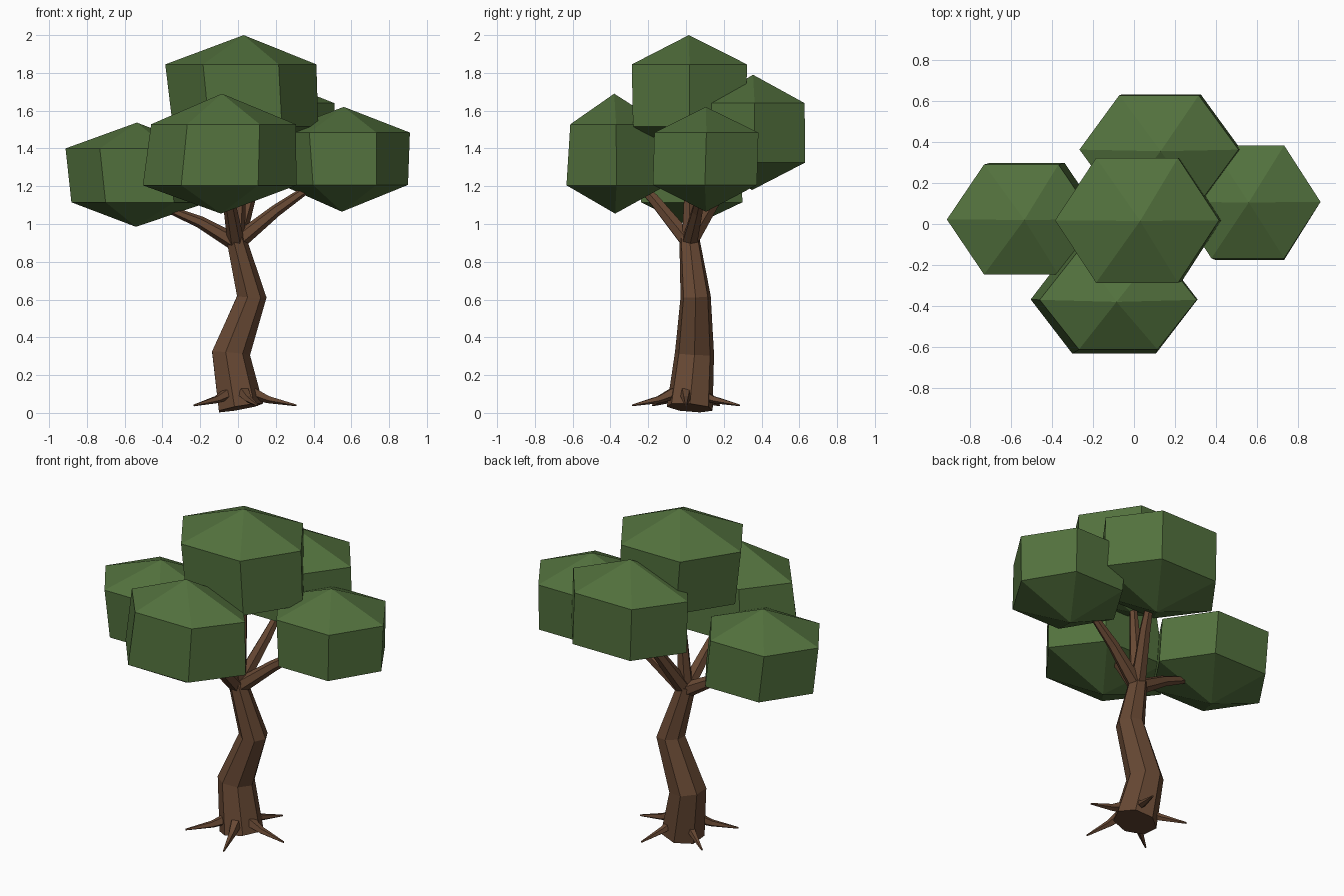
import bpy, bmesh, math
from mathutils import Vector

if "Cube" in bpy.data.objects:
    bpy.data.objects.remove(bpy.data.objects["Cube"])


def material(name, color):
    m = bpy.data.materials.new(name)
    m.diffuse_color = (*color, 1)
    m.use_nodes = True
    m.node_tree.nodes["Principled BSDF"].inputs["Base Color"].default_value = m.diffuse_color
    return m


BARK = material("bark brown", (0.138, 0.066, 0.034))
LEAF = material("leaf green", (0.085, 0.165, 0.047))


def make(name, rings, mat, top=None, bottom=None):
    """Skin a stack of rings; close the ends with a point or a flat cap."""
    bm = bmesh.new()
    loops = [[bm.verts.new(p) for p in r] for r in rings]
    n = len(loops[0])
    for a, b in zip(loops, loops[1:]):
        for i in range(n):
            j = (i + 1) % n
            bm.faces.new((a[i], a[j], b[j], b[i]))
    for loop, tip in ((loops[0], bottom), (loops[-1], top)):
        if tip is None:
            bm.faces.new(loop)
        else:
            v = bm.verts.new(tip)
            for i in range(n):
                bm.faces.new((loop[i], loop[(i + 1) % n], v))
    bmesh.ops.recalc_face_normals(bm, faces=bm.faces)
    me = bpy.data.meshes.new(name)
    bm.to_mesh(me)
    bm.free()
    me.materials.append(mat)
    ob = bpy.data.objects.new(name, me)
    bpy.context.collection.objects.link(ob)
    return ob


def tube(name, points, radii, sides):
    """Tapered limb following a bent path."""
    pts = [Vector(p) for p in points]
    rings = []
    for k, (p, r) in enumerate(zip(pts, radii)):
        d = Vector()
        if k > 0:
            d += (p - pts[k - 1]).normalized()
        if k < len(pts) - 1:
            d += (pts[k + 1] - p).normalized()
        q = Vector((0, 0, 1)).rotation_difference(d.normalized())
        rings.append([p + q @ Vector((r * math.cos(t), r * math.sin(t), 0))
                      for t in (math.tau * i / sides for i in range(sides))])
    return make(name, rings, BARK)


def clump(name, apex, upper, lower, bottom):
    """Six-sided leaf clump; upper and lower are (x, y, z, rx, ry)."""
    rings = [[(x + rx * math.cos(math.tau * i / 6),
               y + ry * math.sin(math.tau * i / 6), z) for i in range(6)]
             for x, y, z, rx, ry in (lower, upper)]
    make(name, rings, LEAF, top=apex, bottom=bottom)


# Leaf clumps
clump("top_leaves", (0.03, 0.015, 2.0), (0.015, 0.018, 1.845, 0.40, 0.352),
      (0.04, 0.018, 1.515, 0.385, 0.345), (0.03, 0.018, 1.36))
clump("left_leaves", (-0.535, 0.02, 1.537), (-0.55, 0.022, 1.40, 0.363, 0.31),
      (-0.52, 0.03, 1.115, 0.362, 0.31), (-0.54, 0.025, 0.985))
clump("front_leaves", (-0.085, -0.38, 1.69), (-0.077, -0.37, 1.528, 0.383, 0.28),
      (-0.097, -0.368, 1.205, 0.407, 0.306), (-0.09, -0.375, 1.055))
clump("right_leaves", (0.56, 0.105, 1.62), (0.555, 0.108, 1.484, 0.355, 0.318),
      (0.565, 0.1, 1.207, 0.335, 0.318), (0.55, 0.106, 1.065))
clump("back_leaves", (0.13, 0.355, 1.79), (0.122, 0.363, 1.64, 0.388, 0.306),
      (0.132, 0.363, 1.325, 0.39, 0.309), (0.13, 0.35, 1.18))

# Bent trunk
tube("trunk", [(0.01, 0.02, 0.027), (-0.042, 0.045, 0.315),
               (0.069, 0.051, 0.615), (-0.014, 0.017, 0.93)],
     [0.125, 0.106, 0.082, 0.054], 7)

# Branches reaching into each clump
for name, mid, tip in (
        ("top", (0.01, 0.02, 1.2), (0.03, 0.02, 1.5)),
        ("left", (-0.20, 0.015, 1.01), (-0.42, 0.02, 1.10)),
        ("front", (-0.05, -0.17, 1.13), (-0.08, -0.33, 1.30)),
        ("right", (0.20, 0.06, 1.07), (0.46, 0.10, 1.25)),
        ("back", (0.07, 0.18, 1.17), (0.12, 0.31, 1.38))):
    tube(name + "_branch", [(-0.01, 0.018, 0.90), mid, tip],
         [0.046, 0.032, 0.016], 6)

# Five pointed roots
for k in range(5):
    c, s = math.cos(math.tau * k / 5), math.sin(math.tau * k / 5)
    tube(f"root_{k + 1}", [(0.01 + d * c, d * s, z) for d, z in
                           ((0.07, 0.105), (0.15, 0.072), (0.30, 0.04))],
         [0.034, 0.021, 0.005], 5)
